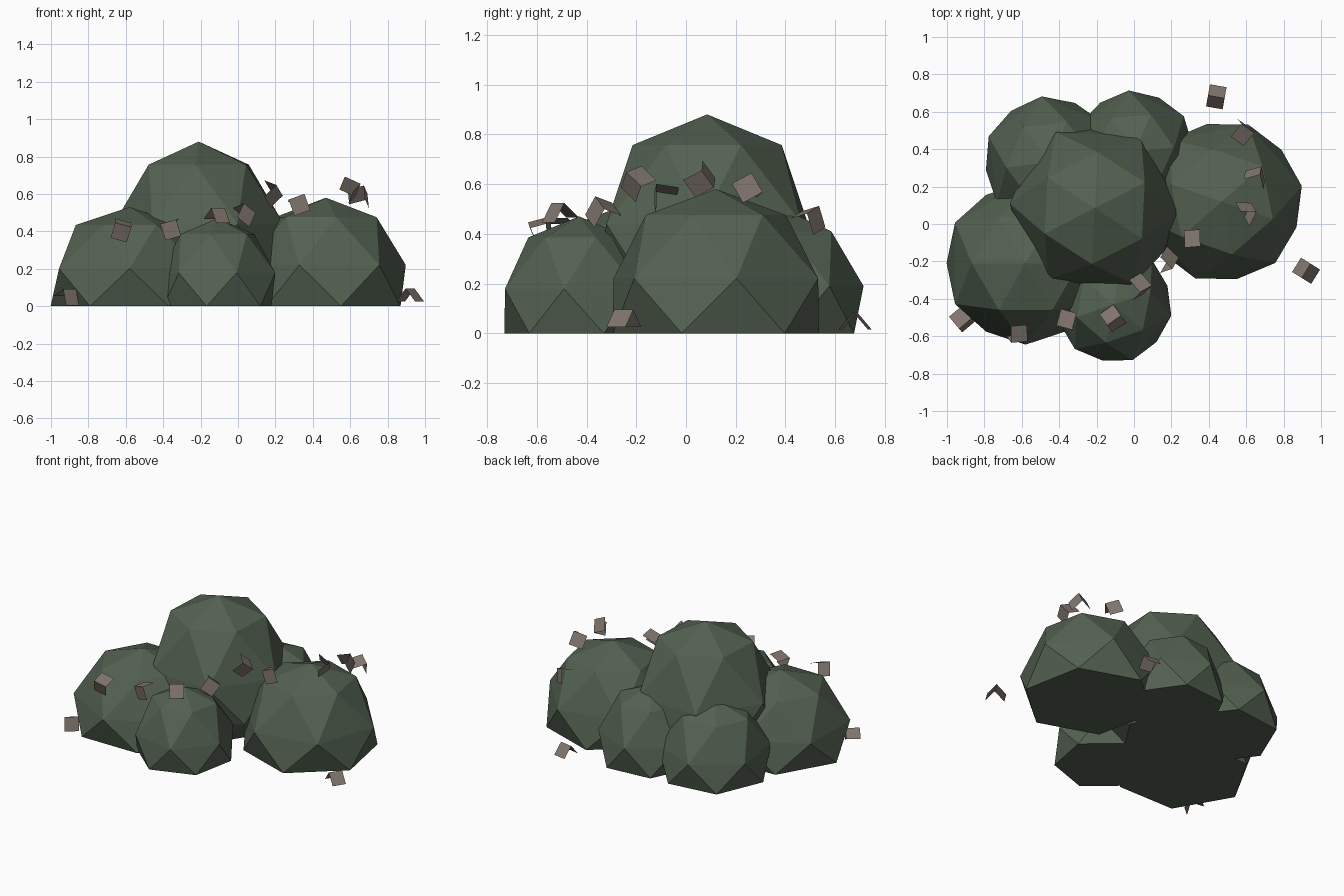
import bpy, bmesh
from math import cos, sin, radians
from mathutils import Matrix, Euler

old = bpy.data.objects.get("Cube")
if old:
    bpy.data.objects.remove(old, do_unlink=True)


def make_material(name, rgb):
    mat = bpy.data.materials.new(name)
    mat.use_nodes = True
    mat.diffuse_color = (*rgb, 1)
    bsdf = mat.node_tree.nodes["Principled BSDF"]
    bsdf.inputs["Base Color"].default_value = (*rgb, 1)
    bsdf.inputs["Roughness"].default_value = 0.9
    return mat


foliage = make_material("dull green foliage", (0.088, 0.122, 0.083))
dry_leaf = make_material("grey brown leaf", (0.22, 0.18, 0.155))


def finish(name, bm, mat):
    mesh = bpy.data.meshes.new(name)
    bm.to_mesh(mesh)
    bm.free()
    mesh.materials.append(mat)
    obj = bpy.data.objects.new(name, mesh)
    bpy.context.collection.objects.link(obj)
    return obj


def clump(name, x, y, radius, top, turn, rings):
    """Faceted dome: a pole and staggered six-sided rings (radius, height)."""
    bm = bmesh.new()
    pole = bm.verts.new((x, y, top))
    loops = []
    for i, (r, h) in enumerate(rings):
        loop = []
        for k in range(6):
            a = radians(turn + 60 * k + 30 * (i - 1))
            loop.append(bm.verts.new((x + radius * r * cos(a),
                                      y + radius * r * sin(a), top * h)))
        loops.append(loop)
    for k in range(6):
        bm.faces.new((pole, loops[0][k], loops[0][(k + 1) % 6]))
    for upper, lower in zip(loops, loops[1:]):
        for k in range(6):
            n = (k + 1) % 6
            bm.faces.new((upper[k], lower[k], upper[n]))
            bm.faces.new((upper[n], lower[k], lower[n]))
    bm.faces.new(loops[-1][::-1])
    bmesh.ops.recalc_face_normals(bm, faces=bm.faces)
    return finish(name, bm, foliage)


# Bush clumps: five low domes around one tall ball
low_rings = [(0.66, 0.82), (1.0, 0.38), (0.97, 0.0)]
tall_rings = [(0.66, 0.86), (1.0, 0.5), (0.96, 0.2), (0.66, 0.0)]
clump("tall_clump", -0.21, 0.085, 0.455, 0.88, -3, tall_rings)
clump("right_side_clump", -0.58, -0.21, 0.435, 0.53, 30, low_rings)
clump("left_side_clump", 0.47, 0.12, 0.435, 0.58, 11, low_rings)
clump("front_clump", -0.11, -0.43, 0.315, 0.47, -11, low_rings)
clump("back_clump", 0.0, 0.39, 0.325, 0.5, 95, low_rings)
clump("back_right_clump", -0.45, 0.33, 0.355, 0.5, 97, low_rings)


def folded_leaf(name, place, tilt):
    """Two square panels meeting at a ridge, open underneath."""
    bm = bmesh.new()
    half, wide, high = 0.045, 0.06, 0.035
    rows = [[bm.verts.new((sx * half, py, pz)) for sx in (-1, 1)]
            for py, pz in ((-wide, -high), (0, high), (wide, -high))]
    for a, b in zip(rows, rows[1:]):
        bm.faces.new((a[0], a[1], b[1], b[0]))
    turn = Euler([radians(t) for t in tilt]).to_matrix().to_4x4()
    bm.transform(Matrix.Translation(place) @ turn)
    return finish(name, bm, dry_leaf)


# Scattered folded leaves: position, then tilt in degrees
leaves = [
    ((0.44, 0.68, 0.05), (0, 0, -10)),
    ((0.92, -0.25, 0.06), (0, 0, 58)),
    ((-0.91, -0.52, 0.06), (25, 0, 40)),
    ((-0.62, -0.60, 0.42), (65, 15, 5)),
    ((-0.36, -0.53, 0.43), (50, -15, -15)),
    ((-0.11, -0.51, 0.49), (10, 0, 35)),
    ((0.04, -0.34, 0.50), (30, 35, 30)),
    ((0.19, -0.20, 0.61), (70, 40, 60)),
    ((0.32, -0.10, 0.56), (40, -20, 5)),
    ((0.66, 0.26, 0.59), (20, 60, 80)),
    ((0.59, 0.50, 0.47), (-35, 20, -35)),
    ((0.61, 0.07, 0.62), (90, 50, 120)),
]
for i, (place, tilt) in enumerate(leaves, 1):
    folded_leaf(f"folded_leaf_{i}", place, tilt)
